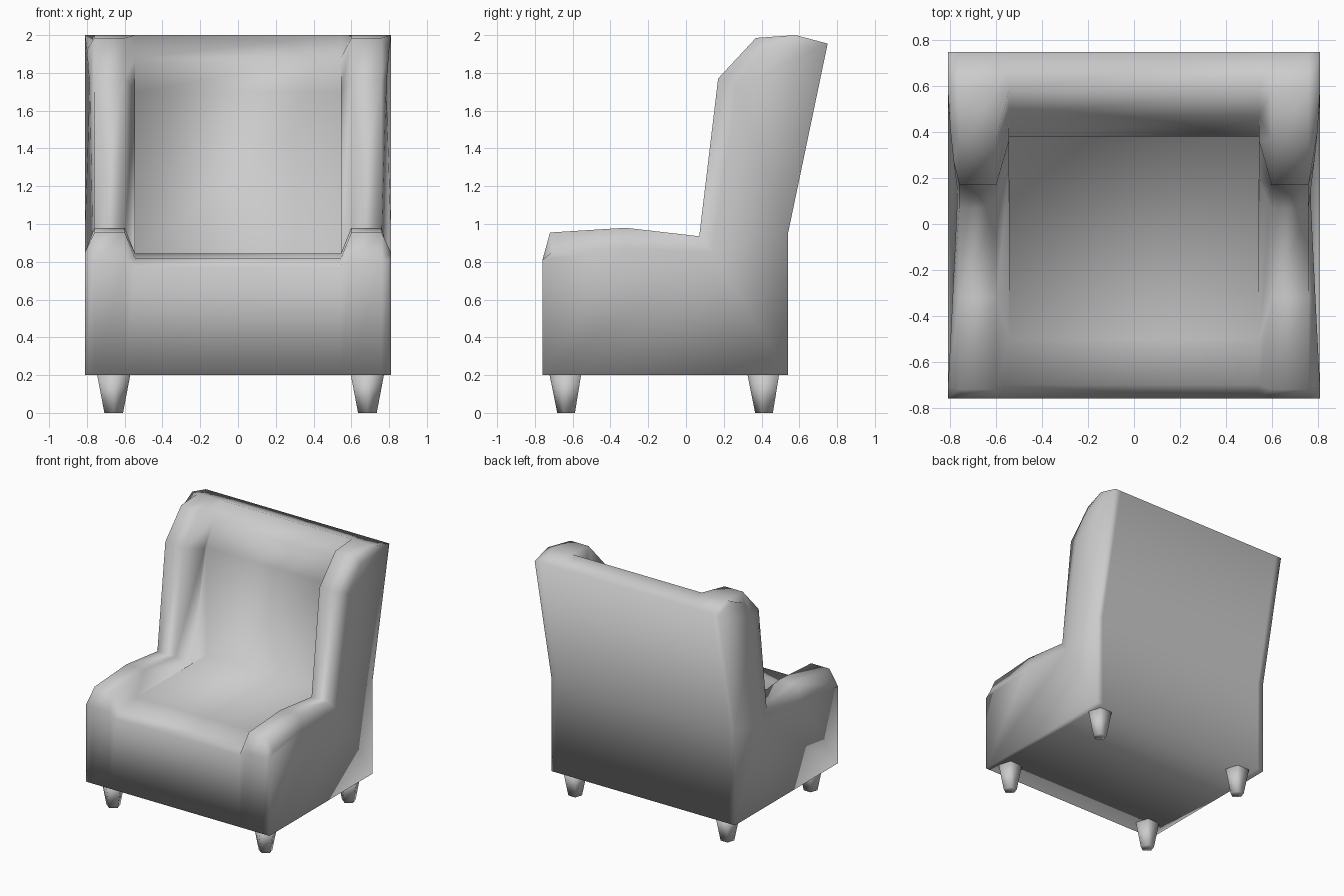
import bpy, bmesh, math

cube = bpy.data.objects.get("Cube")
if cube:
    bpy.data.objects.remove(cube, do_unlink=True)

# Single upholstery colour
grey = bpy.data.materials.new("light grey")
grey.use_nodes = True
color = (0.6, 0.6, 0.6, 1)
grey.diffuse_color = color
grey.node_tree.nodes["Principled BSDF"].inputs["Base Color"].default_value = color


def finish(bm, name):
    bmesh.ops.recalc_face_normals(bm, faces=bm.faces)
    for f in bm.faces:
        f.smooth = True
    mesh = bpy.data.meshes.new(name)
    bm.to_mesh(mesh)
    bm.free()
    mesh.materials.append(grey)
    obj = bpy.data.objects.new(name, mesh)
    bpy.context.collection.objects.link(obj)
    return obj


# Side profiles (y, z) running from front floor edge over the arm to the back
start = [(-.76, .2)]
end = [(.58, 2), (.75, 1.955), (.54, .95), (.54, .2)]
outer = start + [(-.76, .81), (-.71, .85), (-.32, .87), (.14, .85), (.27, 1.73), (.41, 1.92)] + end
ridge = start + [(-.76, .81), (-.72, .955), (-.32, .98), (.07, .935), (.17, 1.77), (.37, 1.985)] + end
inner = start + [(-.76, .77), (-.70, .82), (-.50, .845), (.19, .82), (.36, 1.7), (.47, 1.88)] + end
seat = list(inner)
seat[4], seat[5] = (.38, .845), (.38, 1.7)

# The outer rim pinches in where arm and wing meet
outer_x = [.81, .81, .81, .79, .768, .785, .80] + [.81] * 4

# Body: loft the profiles across the width
bm = bmesh.new()
half = [(outer_x, outer), ([.76] * 11, ridge), ([.60] * 11, ridge),
        ([.545] * 11, inner), ([.545] * 11, seat)]
rows = []
for side, profiles in ((-1, half), (1, half[::-1])):
    for xs, path in profiles:
        rows.append([bm.verts.new((side * x, y, z)) for x, (y, z) in zip(xs, path)])
for a, b in zip(rows, rows[1:]):
    for i in range(len(a)):
        j = (i + 1) % len(a)
        bm.faces.new((a[i], a[j], b[j], b[i]))

# Side panels of base and wing
for row in (rows[0], rows[-1]):
    bm.faces.new([row[i] for i in (0, 1, 2, 3, 4, 9, 10)])
    bm.faces.new(row[4:10])
bmesh.ops.remove_doubles(bm, verts=bm.verts, dist=0.0005)
bmesh.ops.triangulate(bm, faces=[f for f in bm.faces if len(f.verts) > 4])
finish(bm, "armchair_body")


# Tapered five-sided feet
def leg(name, x, y):
    bm = bmesh.new()
    bmesh.ops.create_cone(bm, cap_ends=True, segments=5, radius1=.052, radius2=.092, depth=.2)
    obj = finish(bm, name)
    obj.location = (x, y, .1)
    turn = -math.pi / 2 - math.atan2(obj.data.vertices[0].co.y, obj.data.vertices[0].co.x)
    obj.rotation_euler.z = turn


for side, x in (("right", -.658), ("left", .685)):
    leg("front_leg_" + side, x, -.63)
    leg("back_leg_" + side, x, .418)
